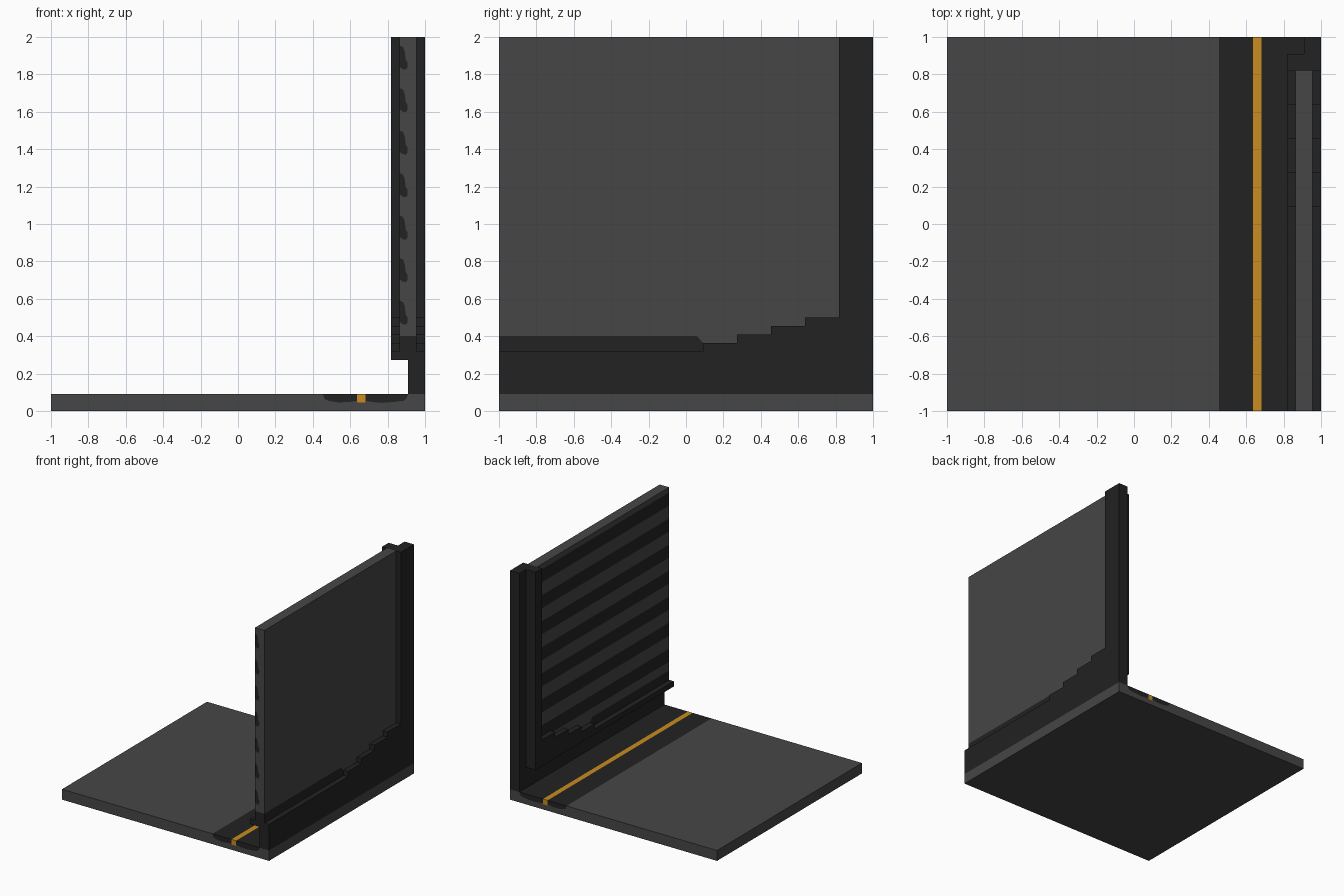
import bpy, bmesh

if "Cube" in bpy.data.objects:
    bpy.data.objects.remove(bpy.data.objects["Cube"])

U = 1 / 11          # grid unit of the tile
H = U / 2


def material(name, rgb):
    m = bpy.data.materials.new(name)
    m.diffuse_color = (*rgb, 1)
    m.use_nodes = True
    m.node_tree.nodes["Principled BSDF"].inputs["Base Color"].default_value = m.diffuse_color
    return m


GREY = material("mid_grey", (0.061, 0.061, 0.061))
DARK = material("dark_grey", (0.016, 0.016, 0.016))
ORANGE = material("amber", (0.58, 0.265, 0.014))


def near(a, b):
    return abs(a - b) < 1e-4


def prism(name, mat, polys, axis, lo, hi, skip=(), hull=None):
    """Extrude outlines along x (outline in y,z) or y (outline in x,z).
    skip: planes (axis, value) whose hidden faces are dropped.
    hull: (us, vs) lines; only side faces lying on them are kept."""
    bm = bmesh.new()
    place = (lambda u, v, t: (t, u, v)) if axis == 'x' else (lambda u, v, t: (u, t, v))
    for pts in polys:
        n = len(pts)
        area = sum(pts[i - 1][0] * pts[i][1] - pts[i][0] * pts[i - 1][1] for i in range(n))
        if area < 0:
            pts = pts[::-1]
        a = [bm.verts.new(place(u, v, lo)) for u, v in pts]
        b = [bm.verts.new(place(u, v, hi)) for u, v in pts]
        faces = [a[::-1], b]
        for i in range(n):
            j = (i + 1) % n
            p, q = pts[i], pts[j]
            if hull and not any(near(p[k], w) and near(q[k], w)
                                for k in (0, 1) for w in hull[k]):
                continue
            faces.append([a[i], a[j], b[j], b[i]])
        for f in faces:
            if any(all(near(v.co[k], w) for v in f) for k, w in skip):
                continue
            bm.faces.new(f if axis == 'x' else f[::-1])
    for v in [v for v in bm.verts if not v.link_faces]:
        bm.verts.remove(v)
    me = bpy.data.meshes.new(name)
    bm.to_mesh(me)
    bm.free()
    me.materials.append(mat)
    ob = bpy.data.objects.new(name, me)
    bpy.context.collection.objects.link(ob)
    return ob


def rect(u0, u1, v0, v1):
    return [(u0, v0), (u1, v0), (u1, v1), (u0, v1)]


# Floor slab with inlaid dark lane and amber line
L0, L1, O0, O1 = 5 * U, 10 * U, 7 * U, 7.5 * U
left = [(L0, U), (.463, .064), (.49, .053), (.54, .046), (.59, .048), (O0, .055)]
right = [(O1, .055), (.72, .048), (.77, .044), (.83, .048), (.885, .055), (.902, .068), (L1, U)]
line = [(O0, .055), (O0 + .003, H), (O1 - .003, H), (O1, .055)]
prism("floor_slab", GREY, [[(-1, 0), (-1, U)] + left + line[1:3] + right + [(1, U), (1, 0)]],
      'y', -1, 1, hull=((-1, 1), (0, U)))
prism("floor_dark_lane", DARK, [left + [(O0, U)], right + [(O1, U)]],
      'y', -1, 1, hull=((), (U,)))
prism("floor_amber_line", ORANGE, [line + [(O1, U), (O0, U)]], 'y', -1, 1, hull=((), (U,)))

# Wall layers, from inner face to outer face
X0, X1, X2, X3 = 9 * U, 9.5 * U, 10 * U, 10.5 * U
Y0, Y1 = 9 * U, 10 * U
ZB, ZC = 3 * U, .4


def skirt(y_end, z_low):
    """Stepped skirting that rises toward the corner post."""
    pts = [(-1, z_low), (y_end, z_low), (y_end, 2), (Y0, 2)]
    for k in range(5):
        z = 5.5 * U - k * H
        y = (9 - 2 * k) * U
        pts += [(y, z), (y - 2 * U if k < 4 else -1, z)]
    return pts


prism("outer_skirt_and_post", DARK, [skirt(1, U)], 'x', X3, 1, skip=[(0, X3), (2, U)])
prism("inner_skirt_and_post", DARK, [skirt(Y1, ZB)], 'x', X0, X1, skip=[(0, X1)])
prism("wall_foot", DARK, [rect(X2, X3, U, ZB)], 'y', -1, 1, skip=[(2, U), (2, ZB), (0, X3)])
prism("wall_core_base", DARK,
      [[(-1, ZB), (Y0, ZB), (Y0, 4 * U), (U, 4 * U), (.06, ZC), (-1, ZC)]],
      'x', X1, X3, hull=((-1,), (ZB,)))
prism("post_core", DARK, [rect(X1, X3, ZB, 2)], 'y', Y0, Y1,
      skip=[(1, Y0), (0, X1), (0, X3)])
prism("post_back", DARK, [rect(X2, X3, ZB, 2)], 'y', Y1, 1,
      skip=[(1, Y1), (0, X3), (2, ZB)])

# Grey wall panel with dark inlaid stripes on its inner face
stripes = []
for k in range(7):
    z = 43 * H - k * 2.5 * U
    stripes.append([(X1, z), (.882, z - .008), (.891, z - .03), (.897, z - .075), (.906, z - .09),
                    (.905, z - .12), (.895, z - .13), (.878, z - .125), (X1, z - 2.5 * H)])
outline = [(X3, ZC), (X3, 2), (X1, 2)]
for s in stripes:
    outline += s
outline.append((X1, ZC))
prism("wall_panel", GREY, [outline], 'y', -1, Y0, skip=[(1, Y0)], hull=((X1, X3), (2,)))
prism("panel_stripes", DARK, stripes, 'y', -1, Y0, skip=[(1, Y0)], hull=((X1,), ()))
prism("wall_panel_lower_edge", GREY, [[(.06, ZC), (U, 4 * U), (Y0, 4 * U), (Y0, ZC)]],
      'x', X1, X3, hull=((), ()))
